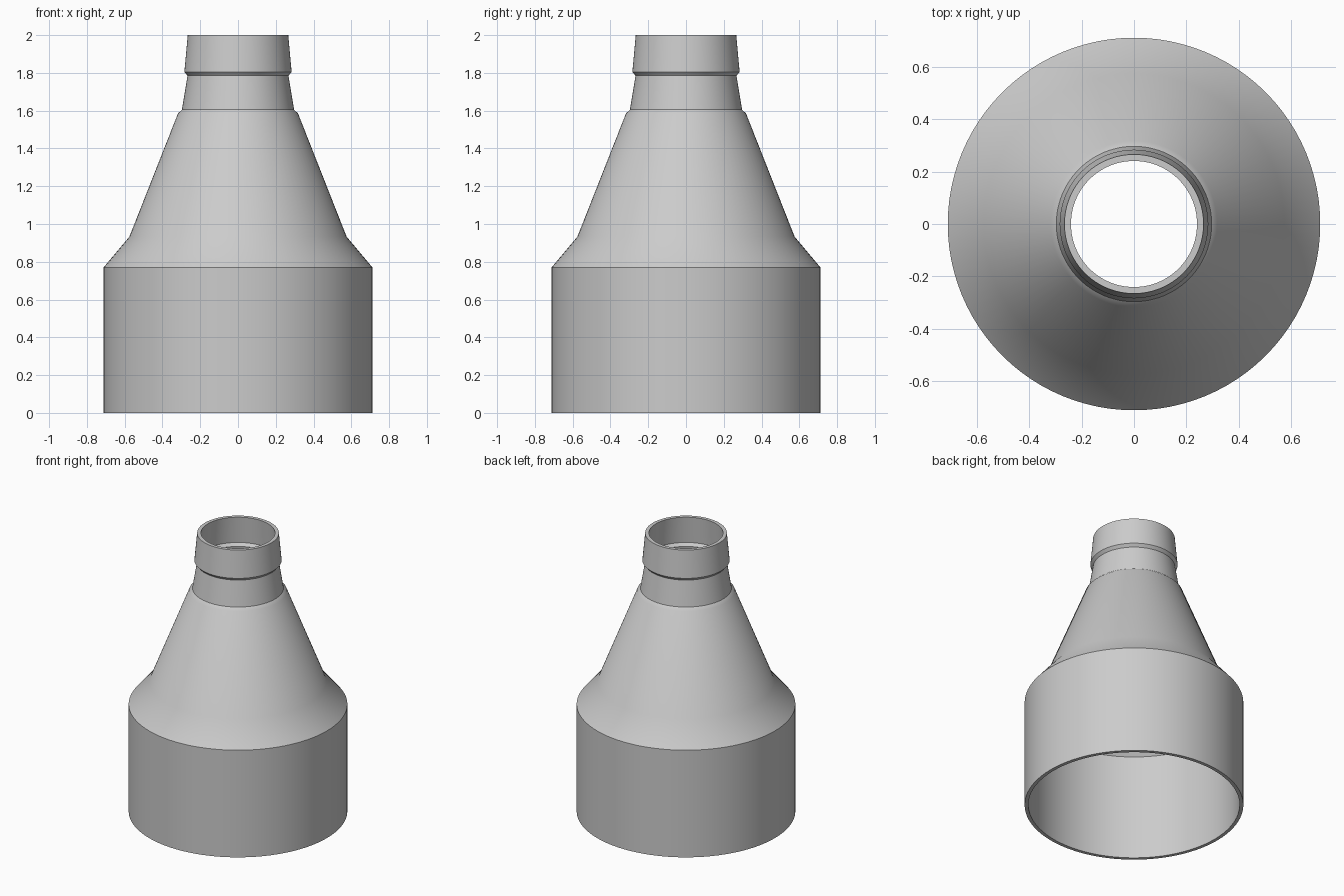
import bpy, bmesh, math

cube = bpy.data.objects.get("Cube")
if cube:
    bpy.data.objects.remove(cube, do_unlink=True)

SEGMENTS = 96

grey = bpy.data.materials.new("plain_grey")
grey.use_nodes = True
colour = (0.6, 0.6, 0.6, 1)
grey.diffuse_color = colour
grey.node_tree.nodes["Principled BSDF"].inputs["Base Color"].default_value = colour

# Closed wall section (radius, height): outside going up, then inside going down
outside = [(0.712, 0), (0.712, 0.77), (0.575, 0.933), (0.318, 1.585),
           (0.297, 1.605), (0.267, 1.785), (0.284, 1.805), (0.266, 2)]
inside = [(0.241, 2), (0.259, 1.81), (0.241, 1.79), (0.271, 1.6),
          (0.293, 1.575), (0.552, 0.92), (0.688, 0.758), (0.688, 0)]


def lathe(name, section):
    """Revolve a closed section around the z axis."""
    bm = bmesh.new()
    verts = [bm.verts.new((r, 0, z)) for r, z in section]
    edges = [bm.edges.new((verts[i - 1], v)) for i, v in enumerate(verts)]
    bmesh.ops.spin(bm, geom=verts + edges, cent=(0, 0, 0), axis=(0, 0, 1),
                   angle=math.tau, steps=SEGMENTS, use_merge=True)
    bmesh.ops.remove_doubles(bm, verts=bm.verts, dist=0.0001)
    bmesh.ops.recalc_face_normals(bm, faces=bm.faces)
    mesh = bpy.data.meshes.new(name)
    bm.to_mesh(mesh)
    bm.free()
    mesh.materials.append(grey)
    obj = bpy.data.objects.new(name, mesh)
    bpy.context.collection.objects.link(obj)
    return obj


# Hollow reducer with a wide skirt, conical shoulder and collared neck
body = lathe("reducer_body", outside + inside)
bpy.ops.object.select_all(action="DESELECT")
body.select_set(True)
bpy.context.view_layer.objects.active = body
bpy.ops.object.shade_smooth_by_angle(angle=math.radians(30))
